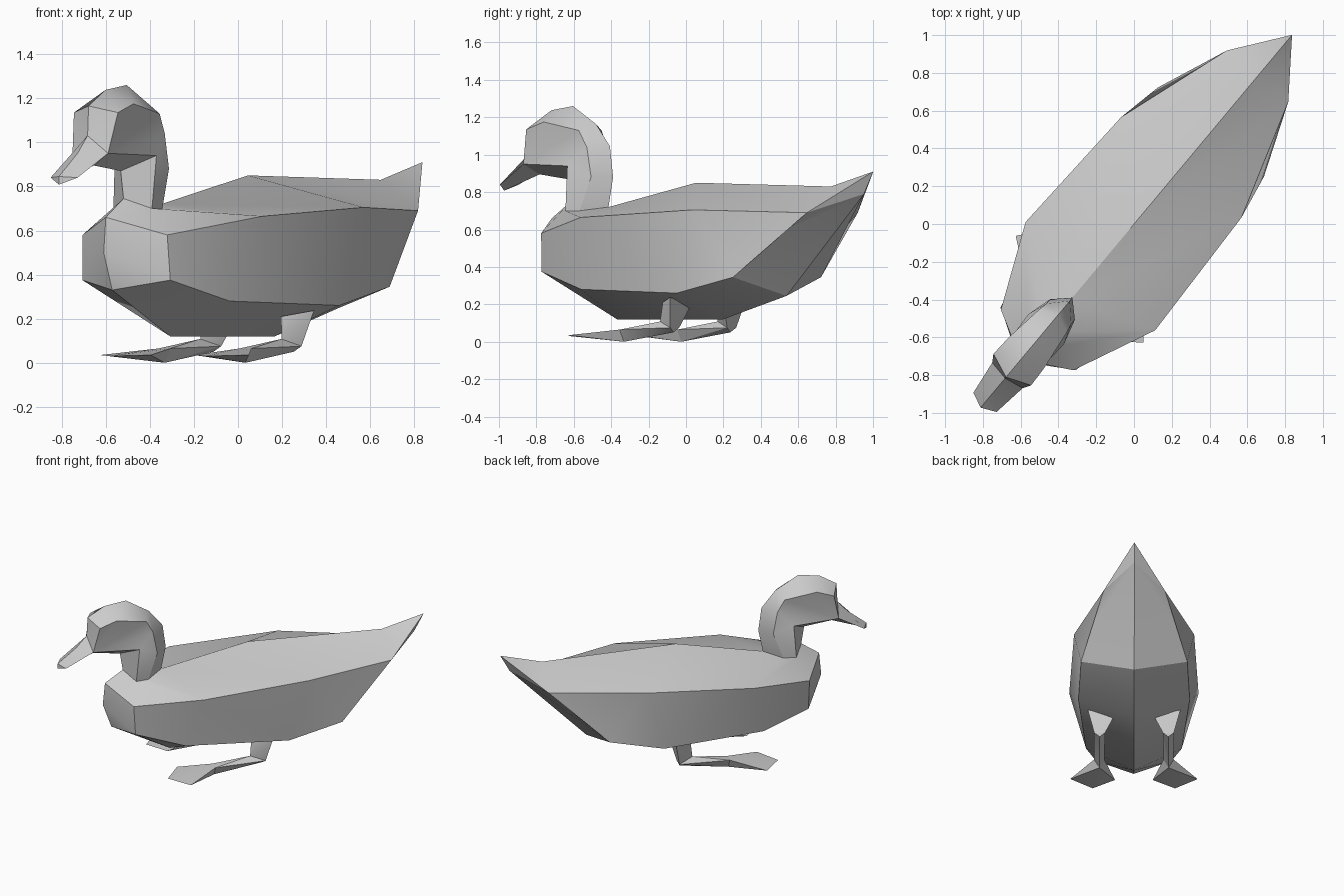
import bpy, bmesh, math

if "Cube" in bpy.data.objects:
    bpy.data.objects.remove(bpy.data.objects["Cube"], do_unlink=True)

# The bird is built along its own axis, then turned to its heading
HEADING = -math.atan2(0.641, 0.767)

grey = bpy.data.materials.new("plain_grey")
grey.use_nodes = True
grey.diffuse_color = (0.6, 0.6, 0.6, 1)
grey.node_tree.nodes["Principled BSDF"].inputs["Base Color"].default_value = grey.diffuse_color


def side(along, out, up):
    """Point on the left half: distance towards the tail, outwards, height."""
    return (out, along, up)


def mid(along, up):
    """Point on the centre line."""
    return (0.0, along, up)


def finish(name, bm):
    bmesh.ops.recalc_face_normals(bm, faces=bm.faces[:])
    mesh = bpy.data.meshes.new(name)
    bm.to_mesh(mesh)
    bm.free()
    mesh.materials.append(grey)
    obj = bpy.data.objects.new(name, mesh)
    obj.rotation_euler.z = HEADING
    bpy.context.collection.objects.link(obj)
    bpy.ops.object.select_all(action='DESELECT')
    obj.select_set(True)
    bpy.context.view_layer.objects.active = obj
    bpy.ops.object.shade_smooth_by_angle(angle=math.radians(30))
    return obj


def loft_halves(name, *groups):
    """Skin neighbouring rails of each group on both sides; repeated points make triangles."""
    bm = bmesh.new()
    cache = {}

    def vert(point, flip):
        key = (point[0] * flip, point[1], point[2])
        if key not in cache:
            cache[key] = bm.verts.new(key)
        return cache[key]

    for flip in (1, -1):
        for rails in groups:
            for a, b in zip(rails, rails[1:]):
                for i in range(len(a) - 1):
                    corners = [vert(p, flip) for p in (a[i], a[i + 1], b[i + 1], b[i])]
                    corners = list(dict.fromkeys(corners))
                    if len(corners) > 2:
                        bm.faces.new(corners)
    return finish(name, bm)


def hulls(name, flip, *pieces):
    """One object of several convex pieces."""
    bm = bmesh.new()
    for points in pieces:
        verts = [bm.verts.new((p[0] * flip, p[1], p[2])) for p in points]
        bmesh.ops.convex_hull(bm, input=verts)
    return finish(name, bm)


# Body points: chest, flank, rump and tail
breast_top = mid(-.935, .66)
breast_middle = mid(-.95, .50)
breast_low = mid(-.89, .33)
chest_high = side(-.80, .25, .58)
chest_low = side(-.79, .26, .375)
shoulder = side(-.36, .447, .665)
hip = side(.39, .415, .705)
belly_front = side(-.455, .33, .28)
belly_back = side(.257, .385, .26)
keel_front = mid(-.48, .12)
keel_back = mid(.26, .12)
vent = mid(.70, .245)
rump_low = side(.634, .367, .345)
rump_high = side(.775, .30, .535)
tail_side = side(1.02, .212, .69)
tail_under = mid(1.24, .79)
tail_tip = mid(1.305, .91)
back_top = mid(.07, .85)
back_rear = mid(1.01, .83)

# Neck points, bottom ring then top ring
neck_front = mid(-.81, .745)
neck_corner = side(-.745, .114, .70)
neck_side = side(-.657, .102, .70)
neck_back = mid(-.54, .72)
throat = mid(-.83, .87)
jaw = side(-.724, .123, .94)
nape_side = side(-.59, .085, .88)
nape = mid(-.508, .88)

# Head points
chin = mid(-1.02, .895)
cheek = side(-1.045, .105, .95)
bill_root = mid(-1.064, 1.03)
skull_side = side(-.62, .085, 1.04)
skull_back = mid(-.53, 1.045)
brow = side(-1.005, .13, 1.135)
temple = side(-.887, .124, 1.175)
ear = side(-.668, .095, 1.13)
crown_back = mid(-.626, 1.163)
forehead = mid(-1.057, 1.165)
crown_front = mid(-.937, 1.238)
crown_top = mid(-.787, 1.26)

trunk = [
    [neck_front, neck_corner, neck_side, neck_back, back_top,
     back_rear, back_rear, back_rear, tail_tip],
    [breast_top, chest_high, shoulder, shoulder, hip,
     tail_side, tail_side, tail_side, tail_tip],
    [breast_middle, chest_low, belly_front, belly_front, belly_back,
     rump_low, rump_high, tail_side, tail_tip],
    [breast_low, breast_low, keel_front, keel_front, keel_back,
     vent, tail_under, tail_under, tail_tip],
]
neck = [
    [neck_front, neck_corner, neck_side, neck_back],
    [throat, jaw, nape_side, nape],
    [chin, cheek, skull_side, skull_back],
]
head = [
    [chin, cheek, cheek, skull_side, skull_back],
    [bill_root, cheek, cheek, skull_side, skull_back],
    [bill_root, brow, temple, ear, crown_back],
    [forehead, forehead, crown_front, crown_top, crown_back],
]
loft_halves("body_and_head", trunk, neck, head)

# Bill
bill_bridge = mid(-1.135, .95)
bill_corner = side(-1.23, .08, .84)
bill_tip = mid(-1.267, .845)
bill_under = mid(-1.267, .808)
loft_halves("bill", [
    [bill_root, bill_root, bill_bridge, bill_tip, bill_tip],
    [bill_root, cheek, bill_corner, bill_corner, bill_corner],
    [bill_root, chin, bill_under, bill_under, bill_tip],
])

# Legs: thigh, shank lying forward, webbed toes
ankle = [side(.12, .275, .075), side(.12, .20, .075), side(.02, .24, .108)]
heel = side(.11, .237, .05)
thigh = [side(.155, .32, .237), side(.15, .133, .20), side(.03, .23, .21)]
instep = [side(-.233, .275, .065), side(-.233, .205, .065), side(-.233, .239, 0)]
toes = [side(-.45, .44, .035), side(-.57, .285, .03), side(-.463, .13, .035)]
for name, flip in (("left_leg", 1), ("right_leg", -1)):
    hulls(name, flip, thigh + ankle, ankle + [heel] + instep, instep + toes)
